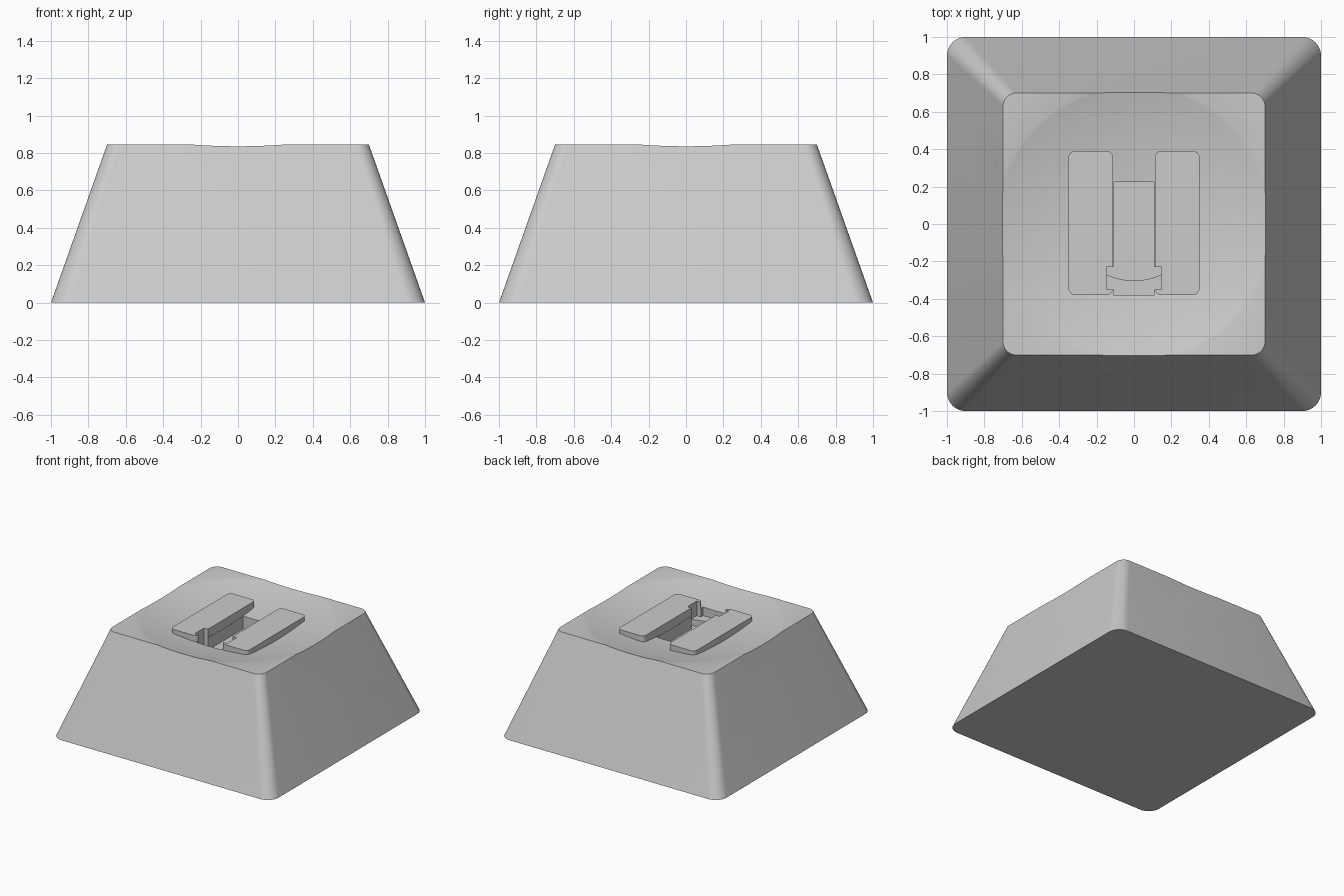
import bpy, bmesh
from math import sin, cos, pi

cube = bpy.data.objects.get("Cube")
if cube:
    bpy.data.objects.remove(cube, do_unlink=True)

grey = bpy.data.materials.new("light grey plastic")
grey.use_nodes = True
colour = (0.6, 0.6, 0.6, 1)
grey.diffuse_color = colour
grey.node_tree.nodes["Principled BSDF"].inputs["Base Color"].default_value = colour

HEIGHT = 0.845
PLATE_TOP = 0.83
DISH_LOW = 0.755
DISH_RADIUS = 3.1


def rounded_rect(cx, cy, hx, hy, r, steps):
    """Outline of a rounded rectangle, counter-clockwise."""
    points = []
    for i, (sx, sy) in enumerate([(1, 1), (-1, 1), (-1, -1), (1, -1)]):
        for k in range(steps + 1):
            a = (i + k / steps) * pi / 2
            points.append((cx + sx * (hx - r) + r * cos(a),
                           cy + sy * (hy - r) + r * sin(a)))
    return points


def loft(name, bottom, z0, top, z1):
    """Closed solid between two outlines with equal point counts."""
    bm = bmesh.new()
    low = [bm.verts.new((x, y, z0)) for x, y in bottom]
    high = [bm.verts.new((x, y, z1)) for x, y in top]
    n = len(low)
    bm.faces.new(low[::-1])
    bm.faces.new(high)
    for i in range(n):
        j = (i + 1) % n
        bm.faces.new((low[i], low[j], high[j], high[i]))
    return finish(name, bm)


def finish(name, bm):
    bmesh.ops.recalc_face_normals(bm, faces=bm.faces)
    mesh = bpy.data.meshes.new(name)
    bm.to_mesh(mesh)
    bm.free()
    mesh.materials.append(grey)
    obj = bpy.data.objects.new(name, mesh)
    bpy.context.collection.objects.link(obj)
    return obj


def select(obj):
    bpy.ops.object.select_all(action='DESELECT')
    obj.select_set(True)
    bpy.context.view_layer.objects.active = obj


def cut(obj, cutter):
    select(obj)
    mod = obj.modifiers.new("cut", 'BOOLEAN')
    mod.operation = 'DIFFERENCE'
    mod.solver = 'EXACT'
    mod.object = cutter
    bpy.ops.object.modifier_apply(modifier=mod.name)


# Tapered cap body
body = loft("cap_body", rounded_rect(0, 0, 1, 1, 0.1, 10), 0,
            rounded_rect(0, 0, 0.7, 0.7, 0.07, 10), HEIGHT)

# Spherical dish in the top
bm = bmesh.new()
bmesh.ops.create_uvsphere(bm, u_segments=96, v_segments=240, radius=DISH_RADIUS)
bmesh.ops.translate(bm, verts=bm.verts, vec=(0, 0, DISH_LOW + DISH_RADIUS))
dish = finish("dish_cutter", bm)
cut(body, dish)

# Slot outline with side notches near the front
half = [(0.11, -0.38), (0.11, -0.35), (0.147, -0.35), (0.147, -0.23),
        (0.11, -0.23), (0.11, 0.225)]
outline = half + [(-x, y) for x, y in reversed(half)]
slot = loft("slot_cutter", outline, 0.66, outline, 1.0)
cut(body, slot)

# Two raised plates beside the slot
plates = []
for name, side in (("left_plate", 1), ("right_plate", -1)):
    shape = rounded_rect(side * 0.231, 0.005, 0.119, 0.385, 0.035, 6)
    plate = loft(name, shape, 0.7, shape, PLATE_TOP)
    cut(plate, slot)
    plates.append(plate)

# Ledge with a curved edge at the front of the slot
arc = [(0.147 * (1 - k / 6), -0.303 + 0.033 * (1 - k / 6) ** 2) for k in range(13)]
ledge_shape = [(-0.147, -0.35), (-0.11, -0.35), (-0.11, -0.38),
               (0.11, -0.38), (0.11, -0.35), (0.147, -0.35)] + arc
ledge = loft("slot_ledge", ledge_shape, 0.65, ledge_shape, 0.71)

for helper in (dish, slot):
    bpy.data.objects.remove(helper, do_unlink=True)

for obj in [body, ledge] + plates:
    select(obj)
    bpy.ops.object.shade_smooth_by_angle(angle=pi / 6)
